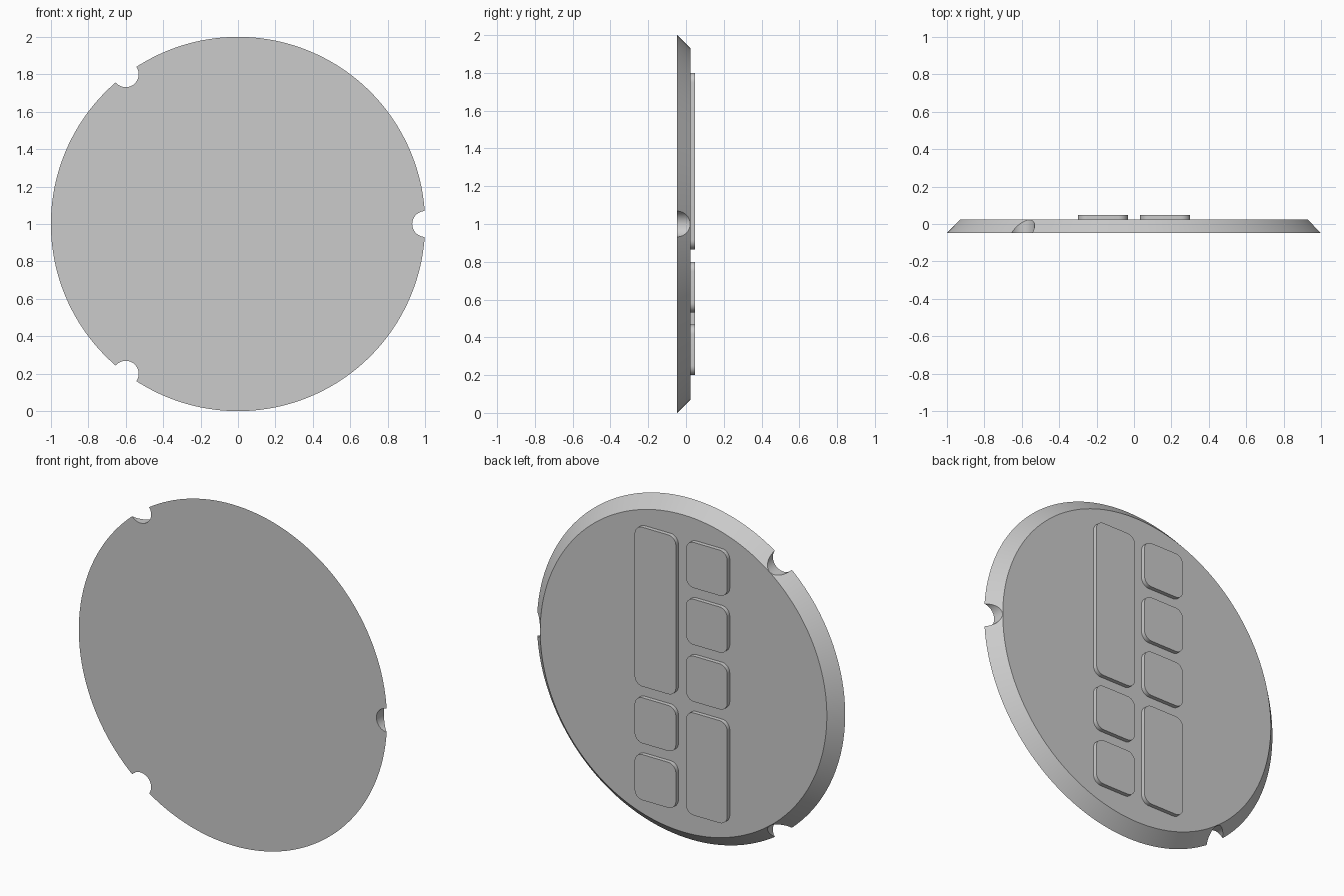
import bpy
import bmesh
from math import radians, sin, cos, pi
from mathutils import Matrix

cube = bpy.data.objects.get("Cube")
if cube:
    bpy.data.objects.remove(cube, do_unlink=True)

FRONT, BACK, PAD_TOP = -0.047, 0.023, 0.047
PITCH, GAP, CORNER = 1 / 3, 0.066, 0.05

grey = bpy.data.materials.new("plain grey")
grey.use_nodes = True
colour = (0.6, 0.6, 0.6, 1)
grey.diffuse_color = colour
grey.node_tree.nodes["Principled BSDF"].inputs["Base Color"].default_value = colour


def make_object(name, bm):
    bmesh.ops.recalc_face_normals(bm, faces=bm.faces)
    mesh = bpy.data.meshes.new(name)
    bm.to_mesh(mesh)
    bm.free()
    mesh.materials.append(grey)
    obj = bpy.data.objects.new(name, mesh)
    bpy.context.collection.objects.link(obj)
    return obj


def select_only(obj):
    bpy.ops.object.select_all(action="DESELECT")
    obj.select_set(True)
    bpy.context.view_layer.objects.active = obj


def round_solid(name, r_front, r_back, depth, centre, segments):
    """Cylinder or cone whose axis runs front to back."""
    bm = bmesh.new()
    place = Matrix.Translation(centre) @ Matrix.Rotation(-pi / 2, 4, "X")
    bmesh.ops.create_cone(bm, cap_ends=True, segments=segments, radius1=r_front,
                          radius2=r_back, depth=depth, matrix=place)
    return make_object(name, bm)


def rounded_pad(name, x, z_low, width, height):
    """Flat plate with rounded corners, standing on the back of the disc."""
    bm = bmesh.new()
    outline = []
    for k, (sx, sz) in enumerate([(1, 1), (-1, 1), (-1, -1), (1, -1)]):
        cx = x + sx * (width / 2 - CORNER)
        cz = z_low + height / 2 + sz * (height / 2 - CORNER)
        for i in range(9):
            a = (k + i / 8) * pi / 2
            outline.append(bm.verts.new((cx + CORNER * cos(a), BACK, cz + CORNER * sin(a))))
    face = bm.faces.new(outline)
    top = bmesh.ops.extrude_face_region(bm, geom=[face], use_keep_orig=True)
    moved = [v for v in top["geom"] if isinstance(v, bmesh.types.BMVert)]
    bmesh.ops.translate(bm, verts=moved, vec=(0, PAD_TOP - BACK, 0))
    return make_object(name, bm)


# Bevelled disc
disc = round_solid("disc", 1, 0.93, BACK - FRONT, (0, (FRONT + BACK) / 2, 1), 160)

# Three rim notches
for angle in (0, 126.87, -126.87):
    a = radians(angle)
    cutter = round_solid("notch_cutter", 0.069, 0.069, 0.4, (cos(a), 0, 1 + sin(a)), 48)
    cutter.hide_render = True
    mod = disc.modifiers.new("notch", "BOOLEAN")
    mod.operation = "DIFFERENCE"
    mod.solver = "EXACT"
    mod.object = cutter
    select_only(disc)
    bpy.ops.object.modifier_apply(modifier=mod.name)
    bpy.data.objects.remove(cutter, do_unlink=True)

# Raised pads: each column lists how many rows a pad spans, from the top down
parts = [disc]
for side, x, spans in (("left", PITCH / 2, (3, 1, 1)), ("right", -PITCH / 2, (1, 1, 1, 2))):
    z_top = 1.8
    for n, rows in enumerate(spans, 1):
        height = rows * PITCH - GAP
        parts.append(rounded_pad(f"{side}_pad_{n}", x, z_top - height, PITCH - GAP, height))
        z_top -= rows * PITCH

for part in parts:
    select_only(part)
    bpy.ops.object.shade_smooth_by_angle(angle=radians(30))
